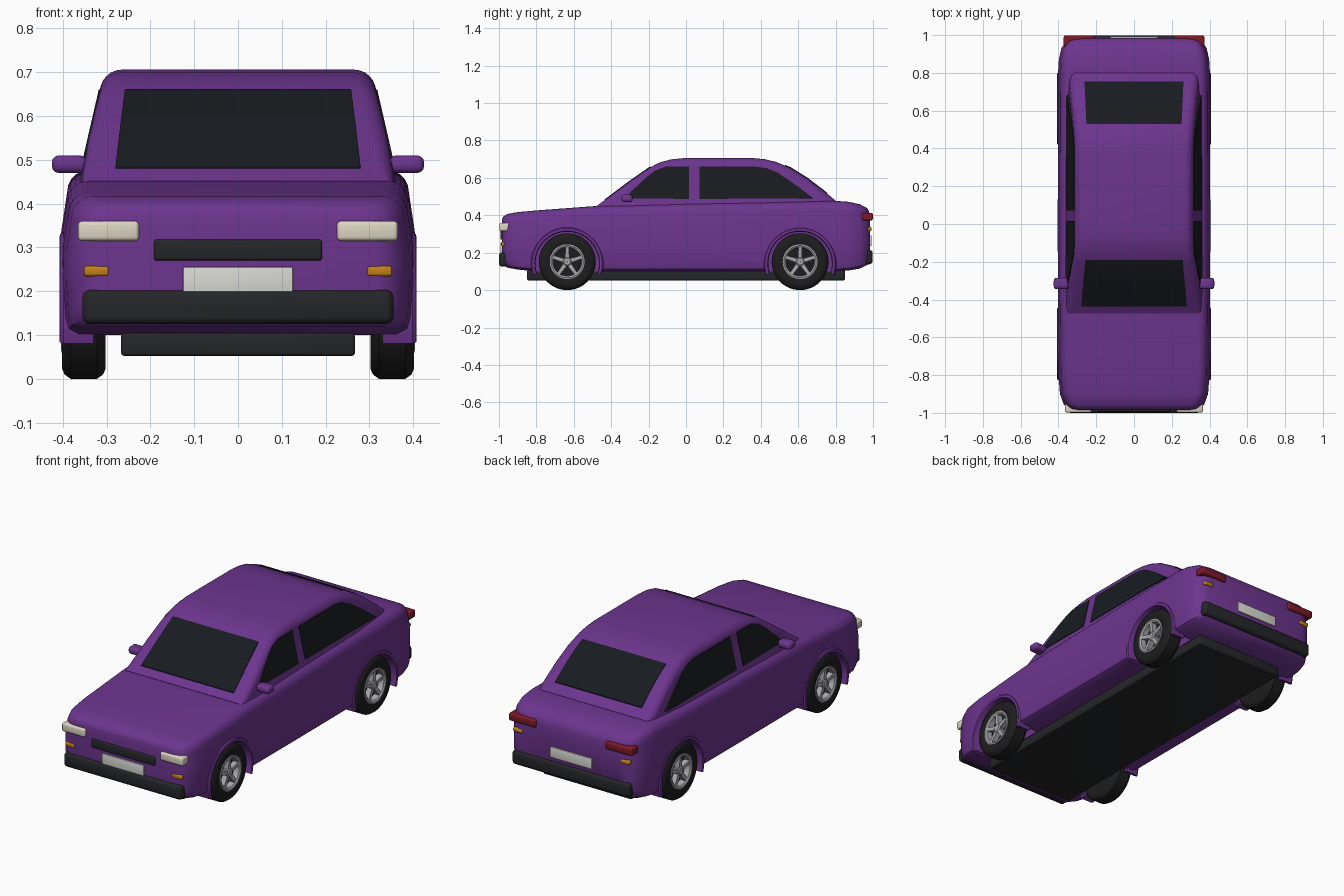
import bpy, bmesh
from math import sin, cos, pi
from mathutils import Matrix, Vector

if "Cube" in bpy.data.objects:
    bpy.data.objects.remove(bpy.data.objects["Cube"])

def material(name, *rgb):
    m = bpy.data.materials.new(name)
    m.diffuse_color = (*rgb, 1)
    m.use_nodes = True
    m.node_tree.nodes["Principled BSDF"].inputs["Base Color"].default_value = m.diffuse_color
    return m

PURPLE = material("purple paint", 0.15, 0.035, 0.27)
GLASS = material("dark glass", 0.009, 0.011, 0.014)
BLACK = material("black trim", 0.018, 0.019, 0.021)
RUBBER = material("rubber", 0.012, 0.012, 0.013)
ALLOY = material("alloy", 0.4, 0.4, 0.43)
CREAM = material("headlight cream", 0.72, 0.67, 0.55)
RED = material("tail red", 0.2, 0.01, 0.02)
AMBER = material("amber", 0.55, 0.22, 0.01)
WHITE = material("plate white", 0.7, 0.7, 0.66)

def finish(name, bm, mat, side=1, loc=(0, 0, 0), angle=35):
    """Turn a bmesh into an object; side=-1 mirrors it across x."""
    bmesh.ops.translate(bm, vec=loc, verts=bm.verts)
    bmesh.ops.scale(bm, vec=(side, 1, 1), verts=bm.verts)
    bmesh.ops.recalc_face_normals(bm, faces=bm.faces)
    me = bpy.data.meshes.new(name)
    bm.to_mesh(me)
    bm.free()
    o = bpy.data.objects.new(name, me)
    bpy.context.collection.objects.link(o)
    me.materials.append(mat)
    shade(o, angle)
    return o

def shade(o, angle=35):
    bpy.ops.object.select_all(action='DESELECT')
    o.select_set(True)
    bpy.context.view_layer.objects.active = o
    bpy.ops.object.shade_smooth_by_angle(angle=angle * pi / 180)

def loft(rings, bm=None, closed=False):
    """Skin a list of closed rings; cap the ends unless it closes on itself."""
    bm = bm or bmesh.new()
    vs = [[bm.verts.new(p) for p in r] for r in rings]
    n = len(vs[0])
    for a, b in zip(vs, vs[1:] + vs[:1] if closed else vs[1:]):
        for i in range(n):
            bm.faces.new((a[i], a[(i + 1) % n], b[(i + 1) % n], b[i]))
    if not closed:
        bm.faces.new(vs[0])
        bm.faces.new(vs[-1])
    return bm

def rounded_box(name, x, y, z, mat, r=0.01, side=1):
    bm = bmesh.new()
    bmesh.ops.create_cube(bm, size=1)
    bmesh.ops.scale(bm, vec=(x[1] - x[0], y[1] - y[0], z[1] - z[0]), verts=bm.verts)
    bmesh.ops.bevel(bm, geom=bm.edges[:], offset=r, segments=3, profile=0.5, affect='EDGES')
    return finish(name, bm, mat, side, [(p[0] + p[1]) / 2 for p in (x, y, z)])

def lathe(profile, bm=None, n=48):
    """Revolve closed (x, radius) profile around the x axis."""
    return loft([[(x, r * cos(2 * pi * k / n), r * sin(2 * pi * k / n)) for x, r in profile]
                 for k in range(n)], bm, closed=True)

def interp(table, y):
    for a, b in zip(table, table[1:]):
        if y <= b[0]:
            t = (y - a[0]) / (b[0] - a[0])
            return [p + (q - p) * t for p, q in zip(a, b)]
    return table[-1]

# Lower body: sections (y, half width, bottom, top) along the length
BODY = [(-.985, .32, .15, .375), (-.978, .345, .135, .392), (-.955, .372, .12, .407),
        (-.9, .392, .11, .417), (-.8, .4, .1, .426), (-.45, .403, .1, .452), (0, .404, .1, .463),
        (.8, .402, .1, .477), (.87, .398, .105, .472), (.93, .385, .115, .459),
        (.97, .358, .135, .437), (.985, .325, .15, .405)]

def body_ring(y, w, zb, zt):
    r = .05
    half = [(w - .035, zb), (w - .012, zb + .012), (w - .004, zb + .04), (w, zb + .12), (w, zt - .13)]
    half += [(w - .012 - r + r * cos(a * pi / 10), zt - r + r * sin(a * pi / 10)) for a in range(6)]
    return [(x, y, z) for x, z in half] + [(-x, y, z) for x, z in reversed(half)]

body = finish("lower_body", loft([body_ring(*s) for s in BODY]), PURPLE)

AXLES = {"front": -.635, "rear": .61}
WZ, WR = .152, .152
# Wheel wells cut from the body
for y in AXLES.values():
    for s in (1, -1):
        cut = finish("well_cutter", lathe([(.27, .001), (.27, .178), (.5, .178), (.5, .001)]),
                     PURPLE, s, (0, y, WZ - .01))
        cut.hide_render = True
        m = body.modifiers.new("well", 'BOOLEAN')
        m.operation, m.object, m.solver = 'DIFFERENCE', cut, 'EXACT'
        bpy.context.view_layer.objects.active = body
        bpy.ops.object.modifier_apply(modifier="well")
        bpy.data.objects.remove(cut)
shade(body)

# Cabin: roof line (y, top, half width at base)
ROOF = [(-.475, .452, .35), (-.42, .492, .355), (-.3, .582, .36), (-.2, .652, .36), (-.14, .683, .36),
        (-.08, .699, .36), (-.01, .706, .36), (.36, .706, .36), (.42, .7, .36), (.48, .686, .36),
        (.56, .653, .358), (.65, .597, .353), (.74, .528, .346), (.8, .478, .335)]
def side_x(z, w=.36):
    return w - (z - .46) * .23

def cabin_ring(y, zt, w):
    zb = .42
    r = min(.05, (zt - zb) * .6)
    c = side_x(zt - r, w) - r
    half = [(side_x(zb, w), zb), (side_x((zb + zt - r) / 2, w), (zb + zt - r) / 2)]
    half += [(c + r * cos(a * pi / 12), zt - r + r * sin(a * pi / 12)) for a in range(7)]
    return [(x, y, z) for x, z in half] + [(-x, y, z) for x, z in reversed(half)]

finish("cabin", loft([cabin_ring(*s) for s in ROOF]), PURPLE)

# Front and rear glass follow the roof line
def screen(name, y0, y1, w0, w1):
    rings = []
    ys = [y0] + [s[0] for s in ROOF if y0 < s[0] < y1] + [y1]
    for y in ys:
        z = interp(ROOF, y)[1]
        w = w0 + (w1 - w0) * (y - y0) / (y1 - y0)
        rings.append([(w, y, z + .004), (-w, y, z + .004), (-w, y, z - .01), (w, y, z - .01)])
    finish(name, loft(rings), GLASS)

screen("windscreen", -.437, -.19, .28, .258)
screen("rear_window", .53, .755, .252, .262)

# Side windows
FRONT_WIN = [(-.325, .49), (-.29, .53), (-.21, .605), (-.165, .64), (-.11, .66), (.015, .66), (.015, .488)]
REAR_WIN = [(.072, .488), (.072, .66), (.375, .66), (.43, .652), (.49, .628), (.58, .567), (.68, .49)]
for s, label in ((1, "right"), (-1, "left")):
    for pos, pts in (("front", FRONT_WIN), ("rear", REAR_WIN)):
        rings = [[(side_x(z) + d, y, z) for y, z in pts] for d in (.004, -.012)]
        finish(f"{label}_{pos}_side_window", loft(rings), GLASS, s)

    # Door mirror
    rounded_box(f"{label}_mirror", (.345, .425), (-.345, -.285), (.47, .51), PURPLE, .016, s)

    # Lamps
    rounded_box(f"{label}_headlight", (.226, .365), (-.998, -.945), (.315, .36), CREAM, .009, s)
    rounded_box(f"{label}_front_indicator", (.294, .352), (-.988, -.94), (.234, .258), AMBER, .007, s)
    rounded_box(f"{label}_tail_light", (.21, .372), (.94, .999), (.372, .413), RED, .009, s)
    rounded_box(f"{label}_rear_indicator", (.295, .35), (.94, .992), (.315, .337), AMBER, .007, s)

    # Wheels and arches
    for pos, y in AXLES.items():
        tyre = [(.015, .001), (.015, .088), (.045, .092), (.05, .108), (.05, .128), (.044, .142),
                (.03, .15), (-.03, .15 + .002), (-.044, .142), (-.05, .128), (-.045, .092), (-.04, .001)]
        tyre[6] = (.03, WR)
        finish(f"{label}_{pos}_tyre", lathe(tyre), RUBBER, s, (.352, y, WZ))
        bm = lathe([(.01, .092), (.05, .093), (.052, .086), (.046, .077), (.01, .075)])
        lathe([(.01, .001), (.01, .024), (.042, .024), (.047, .017), (.047, .001)], bm, 24)
        for k in range(5):
            rot = Matrix.Rotation(2 * pi * k / 5, 3, 'X')
            loft([[rot @ Vector(p) for p in ((.015, -h, r), (.015, h, r), (x, h, r), (x, -h, r))]
                  for r, h, x in ((.01, .012, .042), (.08, .009, .046))], bm)
        finish(f"{label}_{pos}_rim", bm, ALLOY, s, (.352, y, WZ))

        arch = []
        for k in range(33):
            a = -.32 + (pi + .64) * k / 32
            ring = [(.33, .17), (.395, .17), (.406, .174), (.408, .18), (.406, .188), (.398, .194), (.33, .194)]
            arch.append([(x, r * cos(a), r * sin(a)) for x, r in ring])
        finish(f"{label}_{pos}_wheel_arch", loft(arch), PURPLE, s, (0, y, WZ - .01))

# Trim, plates and underfloor
rounded_box("front_bumper", (-.355, .355), (-1, -.93), (.125, .203), BLACK, .018)
rounded_box("rear_bumper", (-.355, .355), (.93, .998), (.138, .215), BLACK, .018)
rounded_box("grille", (-.192, .192), (-.993, -.95), (.27, .318), BLACK, .007)
rounded_box("front_plate", (-.125, .125), (-.992, -.96), (.195, .255), WHITE, .002)
rounded_box("rear_plate", (-.125, .125), (.96, .992), (.235, .292), WHITE, .002)
rounded_box("underfloor", (-.267, .267), (-.85, .85), (.052, .105), BLACK, .008)
